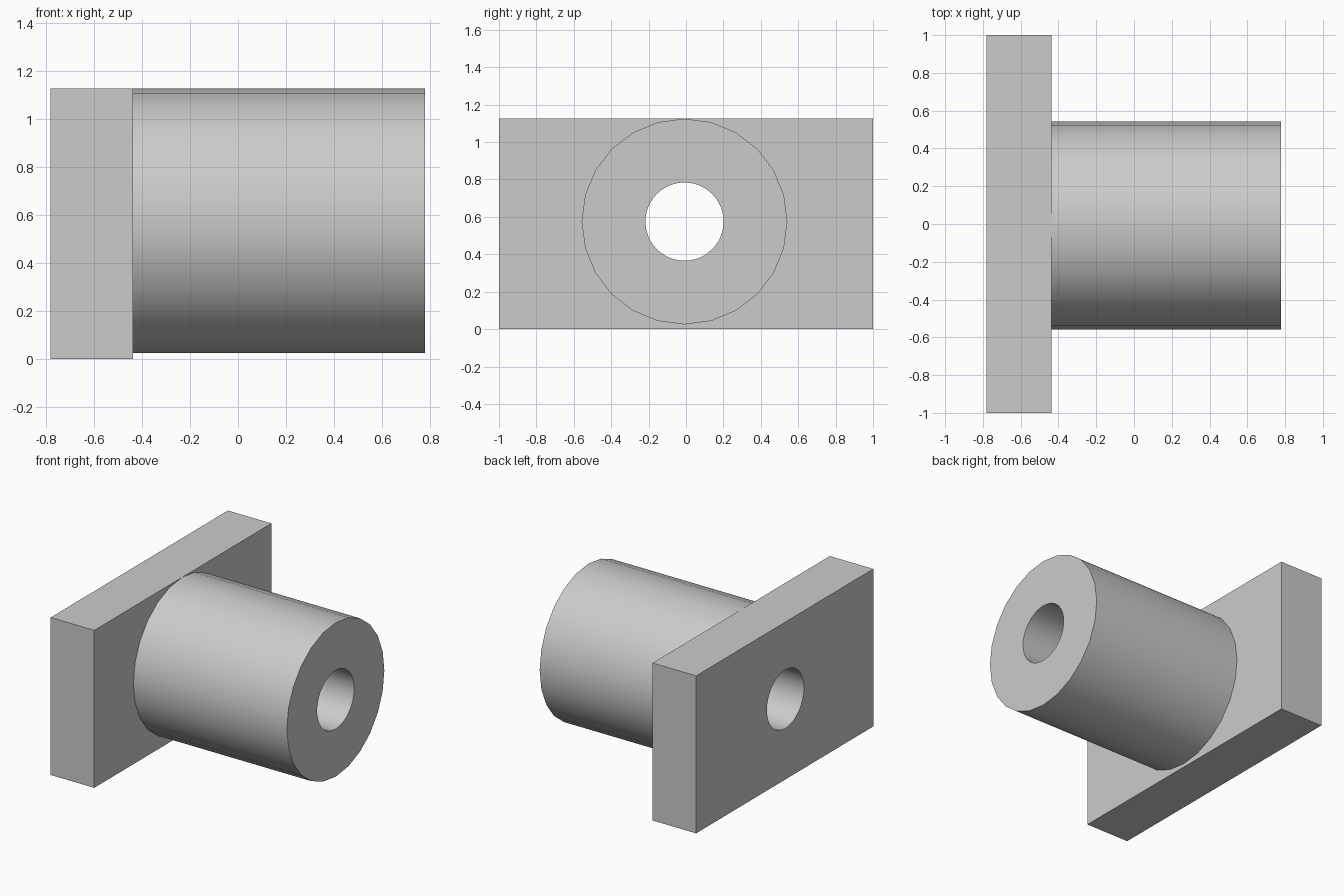
import bpy
import math

if "Cube" in bpy.data.objects:
    bpy.data.objects.remove(bpy.data.objects["Cube"], do_unlink=True)

# Shared dimensions
BACK, JOINT, FRONT = -0.78, -0.436, 0.777
AXIS_Y, AXIS_Z = -0.008, 0.575
HEIGHT = 1.125

grey = bpy.data.materials.new("light grey")
grey.use_nodes = True
colour = (0.6, 0.6, 0.6, 1)
grey.diffuse_color = colour
grey.node_tree.nodes["Principled BSDF"].inputs["Base Color"].default_value = colour


def x_cylinder(name, radius, x0, x1, sides):
    """Cylinder lying along x on the shared axis."""
    bpy.ops.mesh.primitive_cylinder_add(
        vertices=sides, radius=radius, depth=x1 - x0,
        location=((x0 + x1) / 2, AXIS_Y, AXIS_Z), rotation=(0, math.pi / 2, 0))
    obj = bpy.context.object
    obj.name = name
    obj.data.materials.append(grey)
    return obj


# Rectangular mounting plate
bpy.ops.mesh.primitive_cube_add(size=1, location=((BACK + JOINT) / 2, 0, HEIGHT / 2))
plate = bpy.context.object
plate.name = "mounting_plate"
plate.scale = (JOINT - BACK, 2, HEIGHT)
bpy.ops.object.transform_apply(location=False, rotation=False, scale=True)
plate.data.materials.append(grey)

# Round boss standing off the plate
boss = x_cylinder("round_boss", 0.55, JOINT, FRONT, 24)

# Through bore cut in both parts
cutter = x_cylinder("bore_cutter", 0.209, BACK - 0.2, FRONT + 0.2, 48)
cutter.hide_render = True
for part in (plate, boss):
    bpy.ops.object.select_all(action="DESELECT")
    part.select_set(True)
    bpy.context.view_layer.objects.active = part
    bore = part.modifiers.new("bore", "BOOLEAN")
    bore.operation = "DIFFERENCE"
    bore.solver = "EXACT"
    bore.object = cutter
    bpy.ops.object.modifier_apply(modifier=bore.name)
    bpy.ops.object.shade_smooth_by_angle(angle=math.radians(30))
bpy.data.objects.remove(cutter, do_unlink=True)
